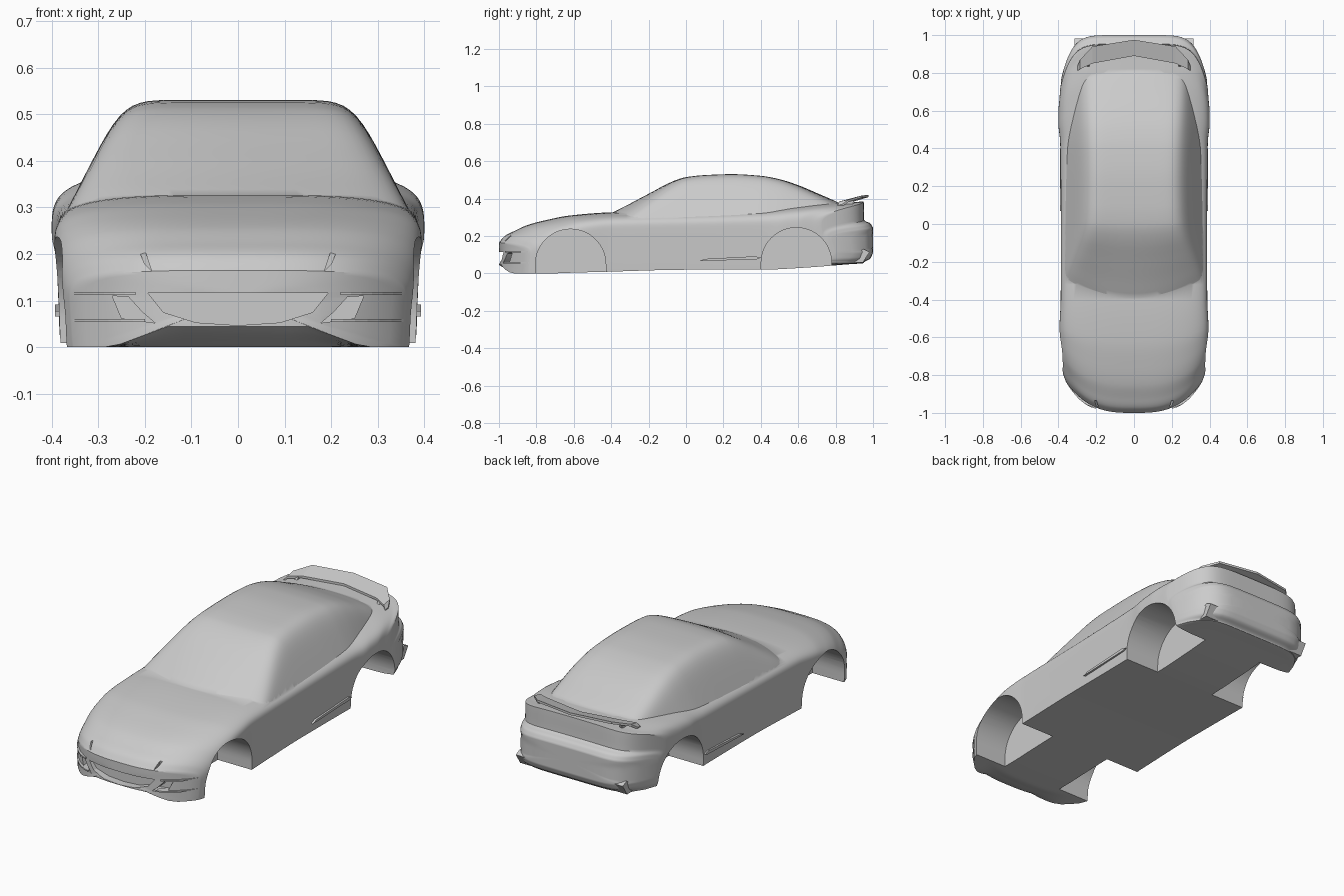
import bpy, bmesh, math

if "Cube" in bpy.data.objects:
    bpy.data.objects.remove(bpy.data.objects["Cube"])


def clamp(v):
    return max(0.0, min(1.0, v))


def stations(rows, sub=5):
    """Smooth monotone interpolation of table rows; column 0 is y."""
    def slope(i, c):
        if i == 0 or i == len(rows) - 1:
            j = min(i, len(rows) - 2)
            return (rows[j + 1][c] - rows[j][c]) / (rows[j + 1][0] - rows[j][0])
        a = (rows[i][c] - rows[i - 1][c]) / (rows[i][0] - rows[i - 1][0])
        b = (rows[i + 1][c] - rows[i][c]) / (rows[i + 1][0] - rows[i][0])
        return 0 if a * b <= 0 else 2 * a * b / (a + b)
    out = []
    for i in range(len(rows) - 1):
        p, q = rows[i], rows[i + 1]
        h = q[0] - p[0]
        for k in range(sub):
            t = k / sub
            r = [p[0] + h * t]
            for c in range(1, len(p)):
                r.append((2*t**3 - 3*t*t + 1) * p[c] + (t**3 - 2*t*t + t) * h * slope(i, c)
                         + (3*t*t - 2*t**3) * q[c] + (t**3 - t*t) * h * slope(i + 1, c))
            out.append(r)
    return out + [list(rows[-1])]


def squircle(n, count):
    """Quarter curve from (1,0) to (0,1)."""
    sq = [(1, i / count) for i in range(count)] + [(1 - i / count, 1) for i in range(count + 1)]
    return [(a / (a**n + b**n)**(1 / n), b / (a**n + b**n)**(1 / n)) for a, b in sq]


def make(name, verts, faces):
    me = bpy.data.meshes.new(name)
    me.from_pydata(verts, [], faces)
    bm = bmesh.new()
    bm.from_mesh(me)
    bmesh.ops.recalc_face_normals(bm, faces=bm.faces)
    bm.to_mesh(me)
    bm.free()
    ob = bpy.data.objects.new(name, me)
    bpy.context.collection.objects.link(ob)
    return ob


def loft(name, rings):
    n = len(rings[0])
    faces = [(r*n + i, r*n + (i + 1) % n, (r + 1)*n + (i + 1) % n, (r + 1)*n + i)
             for r in range(len(rings) - 1) for i in range(n)]
    last = (len(rings) - 1) * n
    faces += [tuple(range(n)), tuple(range(last, last + n))]
    return make(name, [p for r in rings for p in r], faces)


def prism(name, pts, lo, hi, axis):
    place = {'x': lambda p, d: (d, p[0], p[1]), 'y': lambda p, d: (p[0], d, p[1]),
             'z': lambda p, d: (p[0], p[1], d)}[axis]
    return loft(name, [[place(p, d) for p in pts] for d in (lo, hi)])


def full(half):
    """Half outline, starting and ending on x=0, to a closed outline."""
    return half + [(-x, z) for x, z in reversed(half[1:-1])]


def boolean(target, tool, op):
    m = target.modifiers.new(op, 'BOOLEAN')
    m.operation, m.solver, m.object = op, 'EXACT', tool
    bpy.context.view_layer.objects.active = target
    bpy.ops.object.modifier_apply(modifier=m.name)
    bpy.data.objects.remove(tool)


def smooth(ob, deg=32):
    bpy.ops.object.select_all(action='DESELECT')
    ob.select_set(True)
    bpy.context.view_layer.objects.active = ob
    bpy.ops.object.shade_smooth_by_angle(angle=math.radians(deg))


# Lower body: y, bottom, widest height, centre top, half width
body_rows = [
    (-1.0, .045, .10, .165, .36), (-.97, .03, .11, .20, .375), (-.92, .015, .135, .226, .383),
    (-.85, .0, .17, .258, .388), (-.75, .0, .2, .285, .392), (-.62, .004, .22, .31, .394),
    (-.4, .01, .235, .327, .388), (0, .02, .245, .335, .387), (.4, .02, .25, .35, .39),
    (.62, .03, .25, .37, .4), (.78, .042, .25, .38, .4), (.88, .05, .25, .38, .394),
    (.95, .055, .25, .385, .39), (.953, .06, .2, .285, .388), (.985, .08, .19, .268, .387),
    (1.0, .11, .18, .245, .383)]


def body_warp(x, y, z):
    a = abs(x)
    dy = .2 * (a / .385)**3 * clamp((-.4 - y) / .6) - .25 * (a / .39)**7 * clamp((y - .45) / .55)
    return (x, y + dy, z)


def body_half(y, zb, zw, zt, w):
    def low(x):
        s = clamp((x - .15) / .12) if y < -.7 else 0
        return zb * (1 - s)
    half = [(x * w, low(x * w)) for x in (0, .15, .3, .42, .5, .6, .7, .8, .9, .98)]
    z0 = half[-1][1]
    half += [(w * (.982 + .018 * t), z0 + (zw - z0) * t) for t in (.12, .3, .5, .7, .85)]
    return half + [(w * a, zw + (zt - zw) * b) for a, b in squircle(3.5, 12)]


rings = []
rows = stations(body_rows)
for r in rows:
    rings.append([body_warp(x, r[0], z) for x, z in full(body_half(*r))])


def end_cap(row):
    mid = (row[1] + row[3]) / 2
    return [[body_warp(x * s, row[0], mid + (z - mid) * s) for x, z in full(body_half(*row))]
            for s in (.92, .8, .65, .5, .3, .1)]


body = loft("car_body", end_cap(rows[0])[::-1] + rings + end_cap(rows[-1]))

# Cabin: y, roof height, half width at the belt line
cabin_rows = [
    (-.45, .293, .365), (-.39, .327, .37), (-.3, .373, .372), (-.2, .426, .372), (-.06, .497, .372),
    (0, .515, .372), (.1, .526, .372), (.25, .531, .372), (.4, .522, .37), (.5, .504, .364),
    (.6, .472, .352), (.7, .43, .335), (.8, .386, .315), (.88, .345, .295)]
cabin_rings = []
for y, zt, b in stations(cabin_rows, 4):
    half = [(0, .2), (b * .5, .2)]
    for a, c in squircle(10, 14):
        z = .2 + (zt - .2) * c
        half.append((a * min(b, b - .51 * (z - .285)), z))
    ring = []
    for x, z in full(half):
        dy = .1 * (x / .33)**2 * (clamp((.1 - y) / .5) - .7 * clamp((y - .4) / .45))
        ring.append((x, y + dy, z))
    cabin_rings.append(ring)
boolean(body, loft("cabin", cabin_rings), 'UNION')

# Wheel arches, front intakes and lamp notches, cut on both sides
for s in (1, -1):
    for cy, cz in ((-.617, .049), (.59, .057)):
        arc = [(cy + .188 * math.cos(math.pi * i / 28), cz + .188 * math.sin(math.pi * i / 28))
               for i in range(29)]
        arc = [(cy + .19, -.1)] + arc + [(cy - .19, -.1)]
        boolean(body, prism("arch_cutter", arc, s * .18, s * .5, 'x'), 'DIFFERENCE')
    intake = [(s * x, z) for x, z in ((.178, .052), (.25, .062), (.27, .11), (.235, .108), (.205, .075))]
    boolean(body, prism("intake_cutter", intake, -1.2, -.915, 'y'), 'DIFFERENCE')
    notch = [(s * x, z) for x, z in ((.215, .213), (.2, .208), (.186, .165), (.2, .178))]
    boolean(body, prism("notch_cutter", notch, -1.2, -.935, 'y'), 'DIFFERENCE')

# Grille recess
grille = [(-.193, .116), (-.16, .075), (-.09, .053), (0, .047), (.09, .053), (.16, .075), (.193, .116)]
boolean(body, prism("grille_cutter", grille, -1.2, -.958, 'y'), 'DIFFERENCE')
smooth(body)


# Bumper fins, side skirts and exhaust outlets
def nose(x):
    return -1 + .2 * (x / .385)**3


for s, side in ((1, "right"), (-1, "left")):
    for z, x0 in ((.112, .22), (.054, .2)):
        xs = [x0 + (.355 - x0) * i / 6 for i in range(7)]
        outer = [(s * x, nose(x) - .014 * math.sin(math.pi * (.15 + .8 * i / 6))) for i, x in enumerate(xs)]
        inner = [(s * x, nose(x) + .03) for x in reversed(xs)]
        prism("bumper_fin_" + side, outer + inner, z, z + .007, 'z')
    prism("side_skirt_" + side, [(.07, .066), (.38, .076), (.4, .084), (.37, .092), (.1, .078)],
          s * .37, s * .393, 'x')
    prism("exhaust_outlet_" + side, [(.84, .058), (.945, .058), (.982, .115), (.95, .13), (.86, .09)],
          s * .23, s * .315, 'x')

# Rear wing: x, front y, front z, back y, back z
wing = [(-.3, .81, .365, .835, .37), (-.285, .82, .385, .87, .395), (-.22, .85, .393, .94, .417),
        (0, .89, .395, .975, .42)]
wing += [(-w[0],) + w[1:] for w in reversed(wing[:-1])]
loft("rear_wing", [[(x, yf, zf - .012), (x, yf, zf), (x, yb, zb), (x, yb, zb - .012)]
                   for x, yf, zf, yb, zb in wing])
for s, side in ((1, "right"), (-1, "left")):
    prism("wing_foot_" + side, [(.81, .34), (.88, .34), (.9, .395), (.845, .39)], s * .235, s * .25, 'x')
